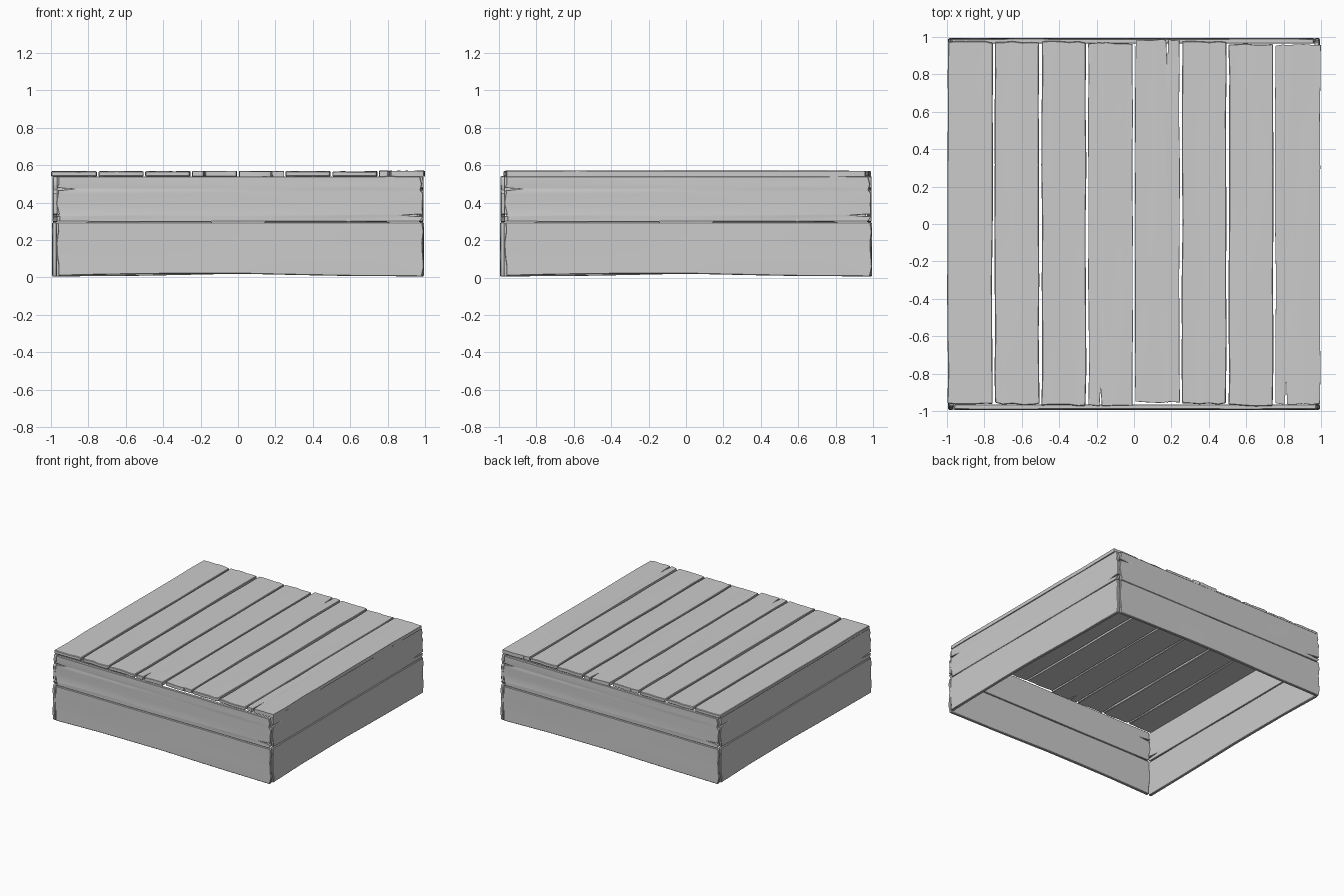
import bpy
import bmesh
import random
from math import pi
from mathutils import Matrix, Vector

if "Cube" in bpy.data.objects:
    bpy.data.objects.remove(bpy.data.objects["Cube"])

random.seed(7)


def worn_board(name, u0, u1, v0, v1, w0, w1, place, ends=0.008, edge=0.003,
               splits=(None, None), bow=None):
    """Worn board: u = length, v = width, w = thickness.
    splits = crack at each end as (position across, depth)."""
    us = [0, 0.09, 0.2, 0.34, 0.5, 0.66, 0.8, 0.91, 1]
    vs = {0, 0.18, 0.4, 0.62, 0.83, 1}
    for s in splits:
        if s:
            vs = {v for v in vs if abs(v - s[0]) > 0.05 or v in (0, 1)}
            vs |= {s[0] - 0.025, s[0], s[0] + 0.025}
    vs = sorted(vs)
    nu, nv = len(us), len(vs)
    bm = bmesh.new()
    layers = ([], [])
    for i, fu in enumerate(us):
        lo, hi = (random.uniform(-edge, edge) for _ in range(2))
        if bow:
            lo = bow[i]
        for j, fv in enumerate(vs):
            u = u0 + (u1 - u0) * fu
            v = v0 + lo + (v1 + hi - v0 - lo) * fv
            # ragged ends, chipped corners and cracks
            if i in (0, nu - 1):
                inward = random.uniform(-0.2, 1) * ends
                if j in (0, nv - 1):
                    inward += random.uniform(0, ends)
                s = splits[0 if i == 0 else 1]
                if s and fv == s[0]:
                    inward += s[1]
                u += inward if i == 0 else -inward
            wear = random.uniform(-0.0015, 0.0015)
            for layer, w in zip(layers, (w0, w1 + wear)):
                layer.append(bm.verts.new(place(u, v, w)))
    a, b = layers
    for i in range(nu - 1):
        for j in range(nv - 1):
            q = (i * nv + j, (i + 1) * nv + j, (i + 1) * nv + j + 1, i * nv + j + 1)
            for layer in layers:
                bm.faces.new([layer[k] for k in q])
    rim = ([i * nv for i in range(nu)]
           + [(nu - 1) * nv + j for j in range(1, nv)]
           + [i * nv + nv - 1 for i in range(nu - 2, -1, -1)]
           + list(range(nv - 2, 0, -1)))
    for p, q in zip(rim, rim[1:] + rim[:1]):
        bm.faces.new((a[p], a[q], b[q], b[p]))
    bmesh.ops.recalc_face_normals(bm, faces=bm.faces[:])
    mesh = bpy.data.meshes.new(name)
    bm.to_mesh(mesh)
    bm.free()
    obj = bpy.data.objects.new(name, mesh)
    bpy.context.collection.objects.link(obj)
    bevel = obj.modifiers.new("worn_edges", "BEVEL")
    bevel.width = 0.004
    bevel.segments = 1
    bevel.angle_limit = 0.9
    bpy.ops.object.select_all(action="DESELECT")
    obj.select_set(True)
    bpy.context.view_layer.objects.active = obj
    bpy.ops.object.shade_smooth_by_angle(angle=0.5)
    return obj


# Deck of eight planks running front to back
front = [-0.963, -0.968, -0.974, -0.977, -0.957, -0.967, -0.975, -0.966]
back = [0.977, 0.978, 0.978, 0.972, 0.988, 0.978, 0.966, 0.963]
cracks = {3: ((0.28, 0.1), None), 4: (None, (0.72, 0.13)), 7: ((0.24, 0.15), None)}
for n in range(8):
    x0 = -1 + n * 0.25
    worn_board(f"deck_plank_{n + 1}", front[n], back[n],
               x0 + (0.004 if n == 0 else 0.007), x0 + (0.246 if n == 7 else 0.243),
               0.54, 0.569 + random.uniform(-0.003, 0.002),
               lambda u, v, w: Vector((u, v, w)).yxz,
               splits=cracks.get(n, (None, None)))

# Side walls: a lower and an upper board on each side, turned around the centre
T = 0.024
bottom = [0.004, 0.008, 0.012, 0.015, 0.015, 0.008, 0.003, 0.002, 0]
wall_place = lambda u, v, w: Vector((u, -w, v))
lower = worn_board("front_lower_board", -0.97, 0.993, 0.005, 0.295, 0.993 - T, 0.993,
                   wall_place, ends=0.012, edge=0.001, bow=bottom)
upper = worn_board("front_upper_board", -0.968, 0.99, 0.298, 0.541, 0.99 - T, 0.99,
                   wall_place, ends=0.016, edge=0.001,
                   splits=((0.72, 0.09), (0.14, 0.1)))
for k, side in enumerate(("right", "back", "left"), 1):
    for source, level in ((lower, "lower"), (upper, "upper")):
        board = source.copy()
        board.name = f"{side}_{level}_board"
        board.matrix_world = Matrix.Rotation(k * pi / 2, 4, "Z")
        bpy.context.collection.objects.link(board)
